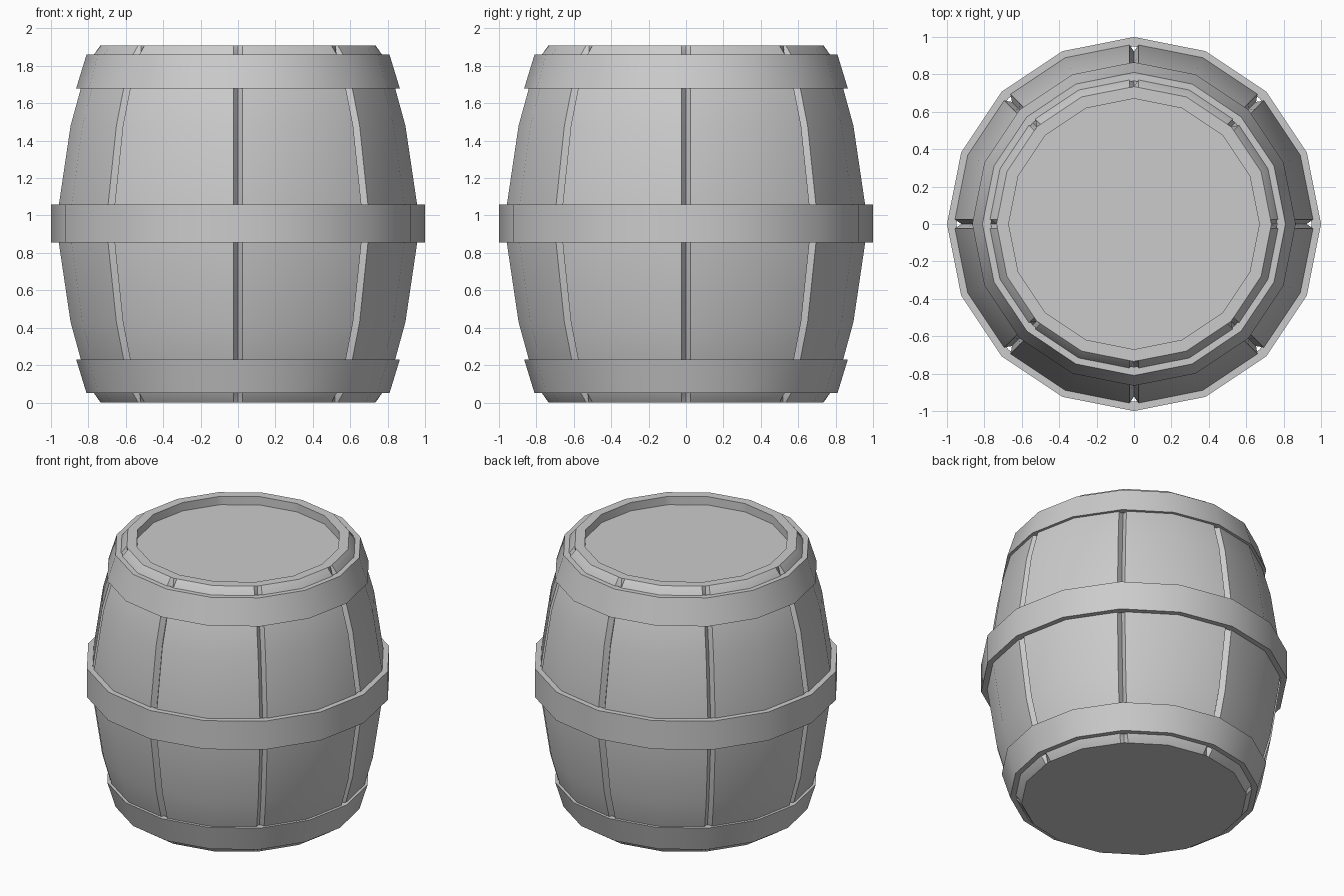
import bpy, bmesh
from math import pi
from mathutils import Vector, Matrix

if "Cube" in bpy.data.objects:
    bpy.data.objects.remove(bpy.data.objects["Cube"])

SIDES = 16          # low-poly barrel, eight staves of two faces each
HALF_GAP = 0.025    # half the width of the V groove between staves
MID = 0.955         # half the barrel height


def spin(radius, step):
    return Matrix.Rotation(step * 2 * pi / SIDES, 3, 'Z') @ Vector((radius, 0, 0))


def skin(bm, rings, closed=False):
    pairs = list(zip(rings, rings[1:]))
    if closed:
        pairs.append((rings[-1], rings[0]))
    for a, b in pairs:
        for i in range(len(a)):
            j = (i + 1) % len(a)
            bm.faces.new((a[i], a[j], b[j], b[i]))


def finish(name, bm):
    bmesh.ops.recalc_face_normals(bm, faces=bm.faces)
    mesh = bpy.data.meshes.new(name)
    bm.to_mesh(mesh)
    bm.free()
    obj = bpy.data.objects.new(name, mesh)
    bpy.context.collection.objects.link(obj)
    bpy.ops.object.select_all(action='DESELECT')
    obj.select_set(True)
    bpy.context.view_layer.objects.active = obj
    bpy.ops.object.shade_smooth_by_angle(angle=pi / 6)
    return obj


def grooved_ring(bm, r, z, depth):
    verts = []
    for k in range(0, SIDES, 2):
        corner, before, after = spin(r, k), spin(r, k - 1), spin(r, k + 1)
        points = (corner + (before - corner).normalized() * HALF_GAP,
                  spin(r - depth, k),
                  corner + (after - corner).normalized() * HALF_GAP,
                  after)
        verts += [bm.verts.new((p.x, p.y, z)) for p in points]
    return verts


# Staves with V grooves, raised rim and recessed lid
lower = [(0.735, 0.0, 0.0), (0.775, 0.05, 0.04), (0.845, 0.23, 0.04),
         (0.90, 0.43, 0.04), (0.963, 0.855, 0.04)]
upper = [(r, 2 * MID - z, d) for r, z, d in reversed(lower)]
rim = [(0.67, 1.91, 0.0), (0.67, 1.85, 0.0)]
bm = bmesh.new()
rings = [grooved_ring(bm, *p) for p in lower + upper + rim]
skin(bm, rings)
bm.faces.new(rings[0])
bm.faces.new(rings[-1])
finish("barrel_staves", bm)


# Hoops
def hoop(name, section):
    bm = bmesh.new()
    rings = [[bm.verts.new((*spin(r, k).xy, z)) for k in range(SIDES)]
             for r, z in section]
    skin(bm, rings, closed=True)
    finish(name, bm)


hoop("middle_hoop", [(0.95, 0.855), (1.0, 0.855), (1.0, 1.06), (0.95, 1.06)])
end = [(0.765, 0.05), (0.81, 0.05), (0.865, 0.23), (0.82, 0.23)]
hoop("bottom_hoop", end)
hoop("top_hoop", [(r, 2 * MID - z) for r, z in end])
